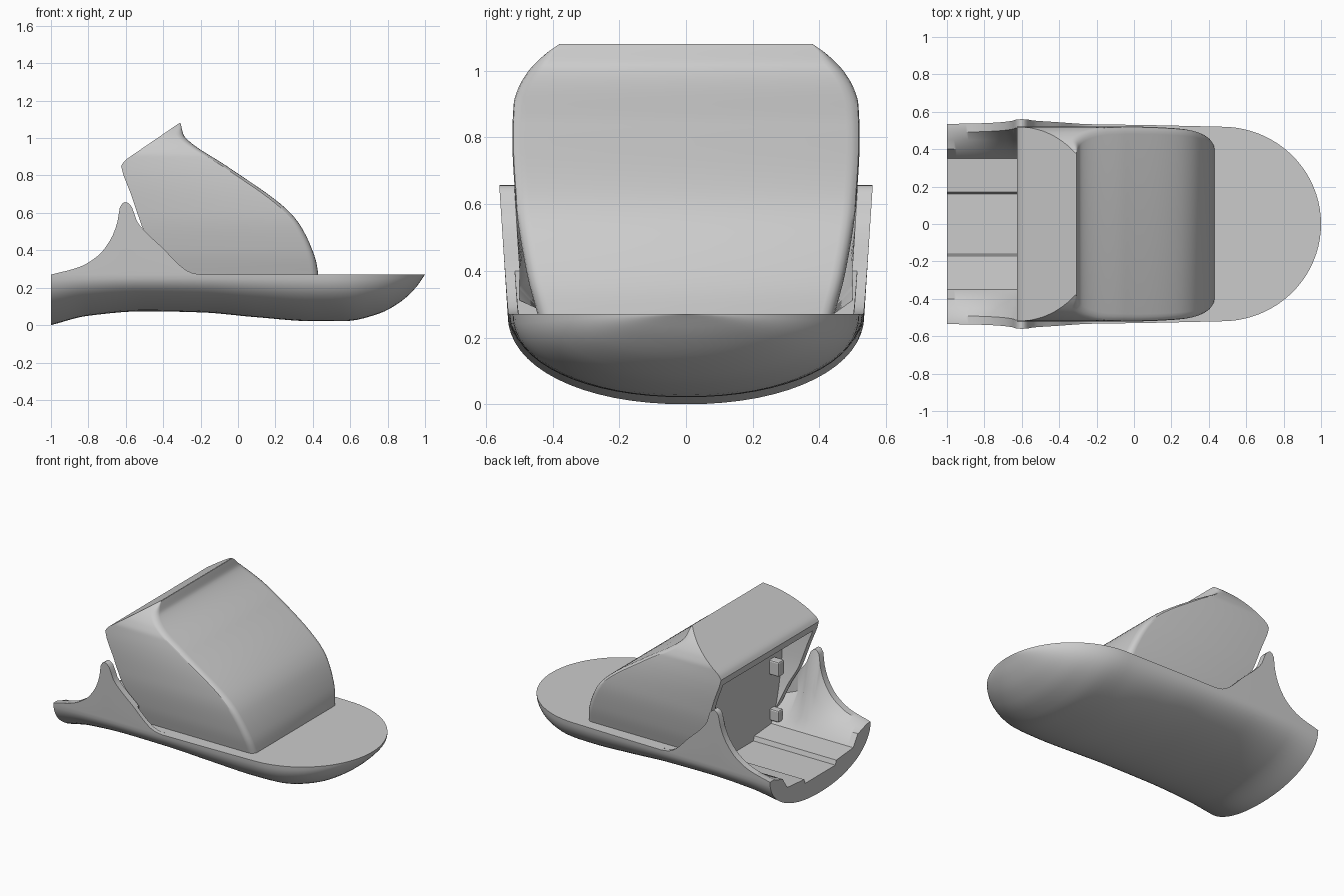
import bpy, bmesh, math

if "Cube" in bpy.data.objects:
    bpy.data.objects.remove(bpy.data.objects["Cube"])

DECK = 0.27
BULK = -0.39


def curve(keys, t, smooth=True):
    """Interpolate sorted (t, value) keys, with monotone cubic easing if smooth."""
    if t <= keys[0][0]:
        return keys[0][1]
    if t >= keys[-1][0]:
        return keys[-1][1]
    d = [(b[1] - a[1]) / (b[0] - a[0]) for a, b in zip(keys, keys[1:])]
    m = [d[0]] + [0 if p * q <= 0 else 2 * p * q / (p + q) for p, q in zip(d, d[1:])] + [d[-1]]
    for i in range(len(d)):
        (t0, v0), (t1, v1) = keys[i], keys[i + 1]
        if t <= t1:
            h = t1 - t0
            s = (t - t0) / h
            if not smooth:
                return v0 + (v1 - v0) * s
            return (v0 * (2*s**3 - 3*s**2 + 1) + m[i] * h * (s**3 - 2*s**2 + s)
                    + v1 * (3*s**2 - 2*s**3) + m[i+1] * h * (s**3 - s**2))


def loft(name, rings, angle=35):
    """Closed loft through equal-sized rings, capped at both ends."""
    bm = bmesh.new()
    vs = [[bm.verts.new(p) for p in r] for r in rings]
    n = len(rings[0])
    for a, b in zip(vs, vs[1:]):
        for i in range(n):
            j = (i + 1) % n
            bm.faces.new((a[i], a[j], b[j], b[i]))
    bm.faces.new(vs[0])
    bm.faces.new(vs[-1])
    bmesh.ops.remove_doubles(bm, verts=bm.verts, dist=0.0005)
    bmesh.ops.recalc_face_normals(bm, faces=bm.faces)
    me = bpy.data.meshes.new(name)
    bm.to_mesh(me)
    bm.free()
    ob = bpy.data.objects.new(name, me)
    bpy.context.collection.objects.link(ob)
    bpy.ops.object.select_all(action='DESELECT')
    ob.select_set(True)
    bpy.context.view_layer.objects.active = ob
    bpy.ops.object.shade_smooth_by_angle(angle=math.radians(angle))
    return ob


# Hull: keel line, rim line with rear wings, rounded bow plan
keel = [(-1, 0), (-.8, .05), (-.5, .074), (-.2, .068), (.1, .042), (.4, .021),
        (.58, .022), (.75, .06), (.87, .125), (.95, .2), (1, DECK)]
rim = [(-1, DECK), (-.85, .31), (-.75, .37), (-.68, .46), (-.645, .55), (-.628, .64),
       (-.6, .658), (-.57, .635), (-.54, .555), (-.5, .505), (-.4, .41), (-.3, .31),
       (-.25, .28), (-.2, DECK)]
plan = [(-1, .535), (-.5, .535), (0, .53), (.47, .52)]


def hull_ring(x, trough):
    zb, zr = curve(keel, x), curve(rim, x)
    w = curve(plan, x)
    if x > .47:
        w *= math.sqrt(max(0, 1 - ((x - .47) / .53) ** 2))
    half = []
    for i in range(17):                       # rounded bottom
        a = i / 16 * math.pi / 2
        half.append((w * math.sin(a) ** .94, zb + (DECK - zb) * (1 - math.cos(a) ** .94)))
    flare = (zr - DECK) * .065
    half += [(w + flare * .5, (zr + DECK) / 2), (w + flare, zr)]
    if trough:                                # wing inside and stepped floor
        t = max(0, min(1, (x + .58) / .1))
        mid = .45 + .05 * t
        half += [(w + flare - .045, zr), (mid, .24 + (zr - .24) * .45), (.4, .24),
                 (.35, .165), (.17, .15), (.16, .12)]
    else:
        e = min(.03, w * .1)
        half += [(w + flare - e, zr), (w - e - .004 * w, DECK)]
        half += [(w * f, DECK) for f in (.76, .66, .32, .3)]
    right = [(x, y, z) for y, z in half]
    left = [(x, -y, z) for y, z in reversed(half[1:])]
    return right + left


rear_x = [-1 + .61 * i / 48 for i in range(49)]
fore_x = [BULK + (.47 - BULK) * i / 30 for i in range(31)]
bow_x = [.47 + .53 * math.sin(i / 20 * math.pi / 2) for i in range(1, 21)]
loft("hull", [hull_ring(x, True) for x in rear_x]
     + [hull_ring(x, False) for x in fore_x + bow_x])

# Cabin: horizontal slices, open recess at the rear under the sloped roof
front = [(.25, .432), (.33, .42), (.4, .398), (.53, .335), (.6, .28), (.67, .2),
         (.84, -.045), (1.005, -.283), (1.02, -.292), (1.08, -.307)]
back = [(.25, -.39), (.41, -.45), (.53, -.515), (.7, -.572), (.8, -.612),
        (.85, -.625), (.875, -.61), (.89, -.592), (1.08, -.314)]
width = [(.25, .44), (.4, .479), (.6, .51), (.8, .521), (.9, .517), (.95, .502),
         (1, .472), (1.05, .422), (1.08, .38)]


def cabin_ring(z, recess):
    f, b, w = curve(front, z), curve(back, z, False), curve(width, z)
    r = min(.04, (f - b) * .4)
    inner = w - .045
    depth = max(BULK, b) if recess else b
    half = [(f, w - r), (f - r * .08, w - r * .6), (f - r * .3, w - r * .3),
            (f - r * .6, w - r * .08), (f - r, w), (b, w), (b, inner), (depth, inner)]
    return [(x, y, z) for x, y in half] + [(x, -y, z) for x, y in reversed(half)]


low = [.25 + .55 * i / 22 for i in range(23)]
high = [.8 + .28 * i / 28 for i in range(29)]
loft("cabin", [cabin_ring(z, True) for z in low] + [cabin_ring(z, False) for z in high], 30)

# Small mounting lugs inside the rear recess
for side in (-1, 1):
    for z, size in ((.55, (.08, .06, .1)), (.23, (.07, .05, .08))):
        bpy.ops.mesh.primitive_cube_add(size=1, location=(BULK - .03, side * .36, z))
        lug = bpy.context.object
        lug.name = "mounting_lug"
        lug.scale = size
        bpy.ops.object.transform_apply(location=False, rotation=False, scale=True)
        bev = lug.modifiers.new("bevel", 'BEVEL')
        bev.width = .01
        bev.segments = 2
